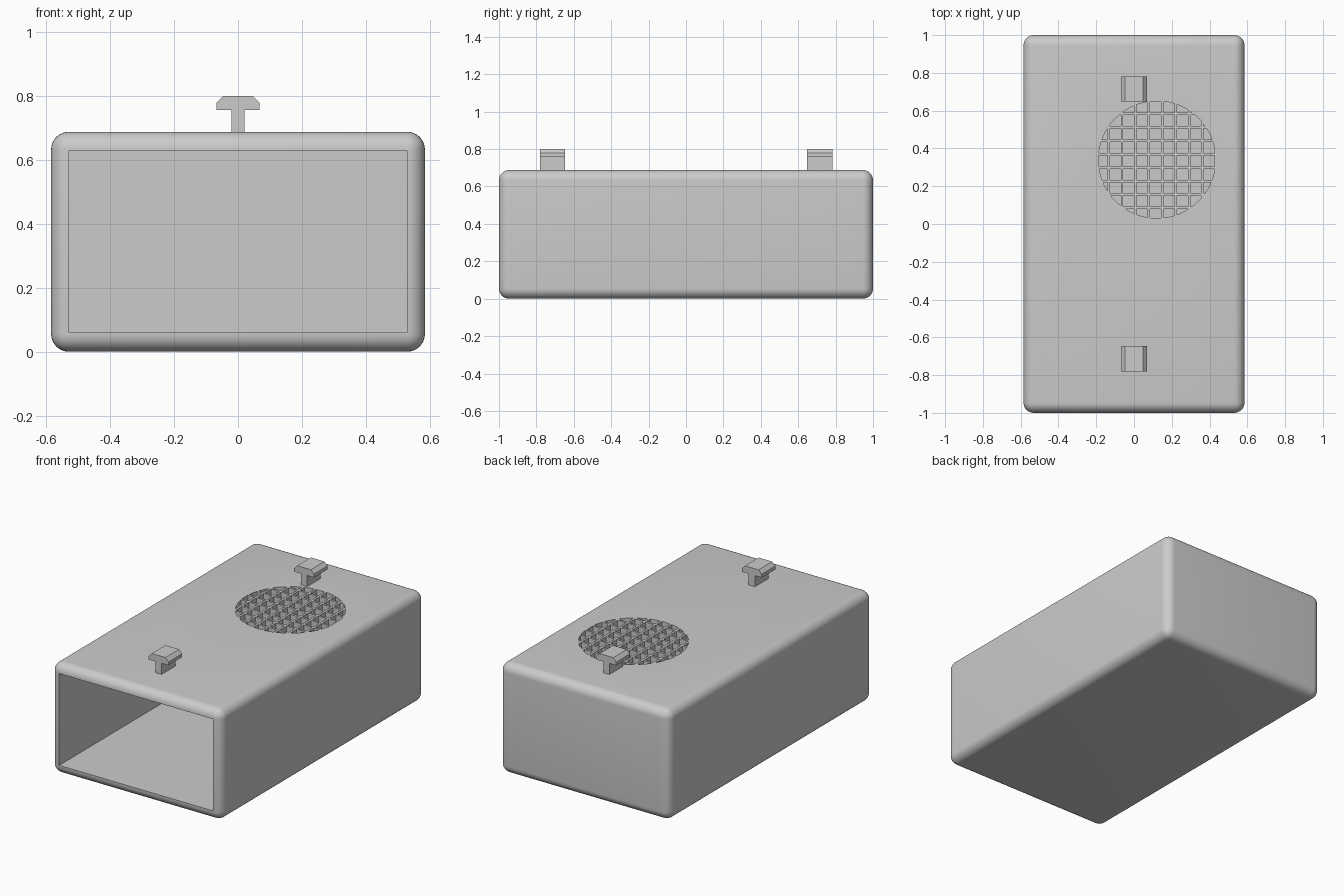
import bpy, bmesh
from mathutils import Matrix, Vector

if "Cube" in bpy.data.objects:
    bpy.data.objects.remove(bpy.data.objects["Cube"])

grey = bpy.data.materials.new("light_grey")
grey.use_nodes = True
grey.diffuse_color = (0.6, 0.6, 0.6, 1)
grey.node_tree.nodes["Principled BSDF"].inputs["Base Color"].default_value = (0.6, 0.6, 0.6, 1)

W, L, H, R = 0.585, 1.0, 0.688, 0.055      # half width, half length, height, edge radius


def make(name, bm):
    mesh = bpy.data.meshes.new(name)
    bmesh.ops.recalc_face_normals(bm, faces=bm.faces)
    bm.to_mesh(mesh)
    bm.free()
    mesh.materials.append(grey)
    ob = bpy.data.objects.new(name, mesh)
    bpy.context.collection.objects.link(ob)
    return ob


def add_box(bm, lo, hi):
    lo, hi = Vector(lo), Vector(hi)
    m = Matrix.Translation((lo + hi) / 2) @ Matrix.Diagonal((*(hi - lo), 1))
    bmesh.ops.create_cube(bm, size=1, matrix=m)


def cut(ob, cutter, operation):
    """Boolean that is baked in, then the cutter is removed."""
    cutter.hide_render = True
    mod = ob.modifiers.new("cut", 'BOOLEAN')
    mod.operation, mod.solver, mod.object = operation, 'EXACT', cutter
    ev = ob.evaluated_get(bpy.context.evaluated_depsgraph_get())
    baked = bpy.data.meshes.new_from_object(ev)
    ob.modifiers.clear()
    ob.data = baked
    bpy.data.objects.remove(cutter)


# Rounded housing
bm = bmesh.new()
add_box(bm, (-W, -L, 0), (W, L, H))
bmesh.ops.bevel(bm, geom=bm.edges[:], offset=R, segments=8, profile=0.5, affect='EDGES')
housing = make("housing", bm)

# Cavity open at the front
bm = bmesh.new()
add_box(bm, (-0.529, -1.2, 0.06), (0.529, 0.942, 0.63))
cut(housing, make("cavity_cutter", bm), 'DIFFERENCE')

# Round speaker grille of square holes through the top wall
bm = bmesh.new()
pitch, half = 0.071, 0.029
for i in range(-5, 6):
    for j in range(-5, 6):
        x, y = 0.114 + i * pitch, 0.334 + j * pitch
        add_box(bm, (x - half, y - half, 0.55), (x + half, y + half, 0.8))
holes = make("grille_cutter", bm)
bm = bmesh.new()
bmesh.ops.create_cone(bm, cap_ends=True, segments=64, radius1=0.31, radius2=0.31, depth=0.4,
                      matrix=Matrix.Translation((0.122, 0.341, 0.68)))
cut(holes, make("grille_circle", bm), 'INTERSECT')
cut(housing, holes, 'DIFFERENCE')

# Smooth shading with sharp edges kept
bpy.ops.object.select_all(action='DESELECT')
housing.select_set(True)
bpy.context.view_layer.objects.active = housing
bpy.ops.object.shade_smooth_by_angle(angle=0.52)

# T-shaped mounting hooks, extruded from a mirrored half profile
half_profile = [(0.021, H - 0.01), (0.021, 0.757), (0.068, 0.757), (0.068, 0.778), (0.047, 0.8)]
profile = half_profile + [(-x, z) for x, z in reversed(half_profile)]
for name, y in (("front_hook", -0.78), ("back_hook", 0.648)):
    bm = bmesh.new()
    face = bm.faces.new([bm.verts.new((x, y, z)) for x, z in profile])
    ext = bmesh.ops.extrude_face_region(bm, geom=[face])
    bmesh.ops.translate(bm, vec=(0, 0.134, 0),
                        verts=[v for v in ext["geom"] if isinstance(v, bmesh.types.BMVert)])
    make(name, bm)
